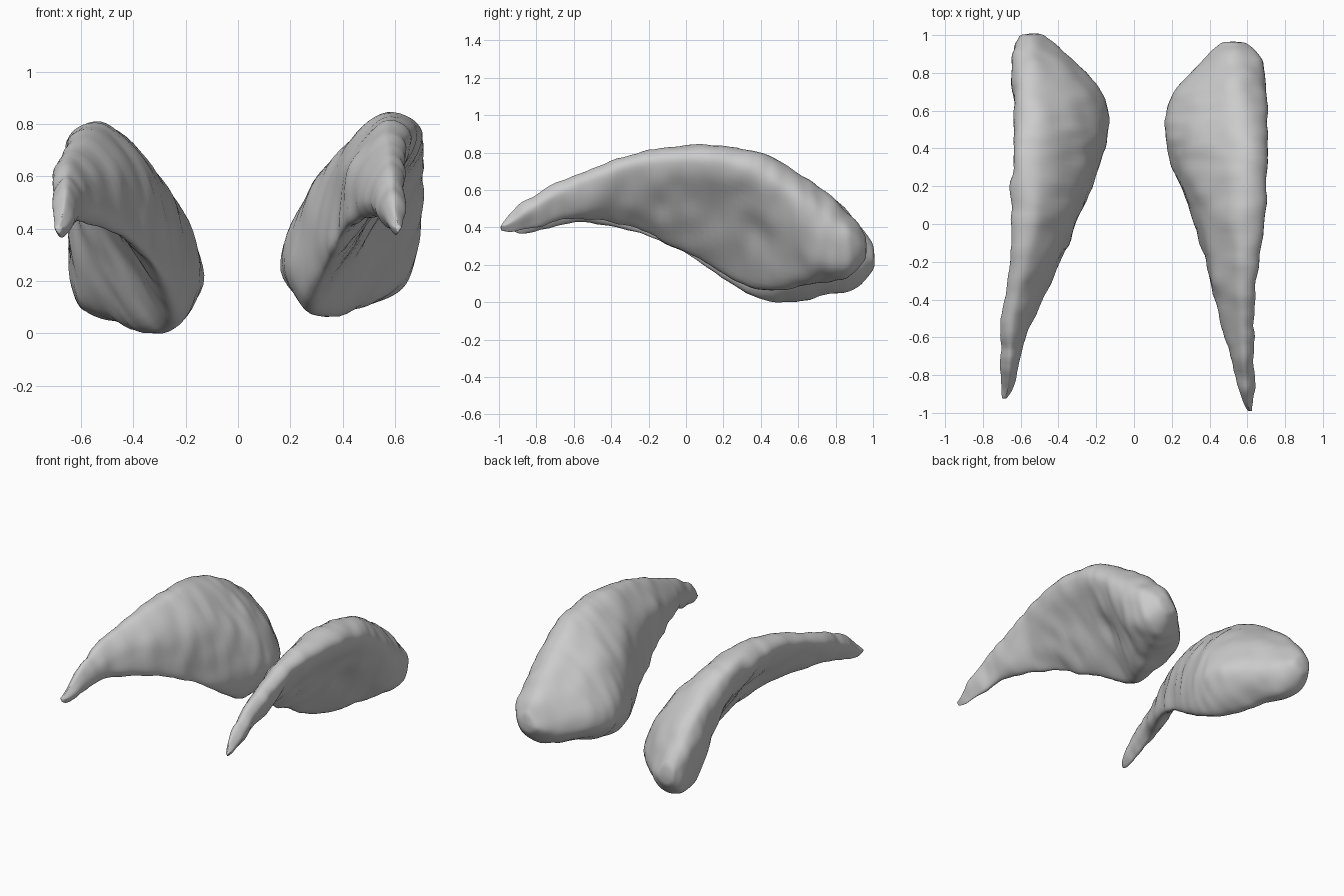
import bpy, bmesh
from mathutils import Vector, noise

if "Cube" in bpy.data.objects:
    bpy.data.objects.remove(bpy.data.objects["Cube"])

# Stations along y: y, then (x, z) of top ridge, outer rim, hollow, bottom edge, inner edge
STATIONS = [
    (-.995, .615, .415, .63, .405, .625, .39, .61, .38, .60, .40),
    (-.94, .60, .475, .638, .43, .625, .39, .60, .368, .572, .41),
    (-.80, .59, .58, .638, .52, .61, .435, .58, .40, .54, .46),
    (-.60, .58, .68, .638, .62, .59, .485, .53, .445, .48, .50),
    (-.30, .56, .785, .65, .73, .56, .54, .44, .41, .40, .45),
    (.00, .55, .835, .695, .76, .55, .51, .37, .275, .325, .34),
    (.30, .55, .815, .71, .72, .51, .41, .30, .10, .20, .26),
    (.50, .55, .75, .71, .62, .56, .31, .38, .065, .165, .24),
    (.70, .55, .625, .70, .48, .63, .21, .43, .10, .215, .24),
    (.87, .54, .47, .67, .38, .635, .19, .49, .135, .36, .24),
    (.96, .54, .35, .59, .31, .58, .26, .53, .23, .47, .27),
]
SUB_Y, SUB_RING = 9, 9


def spline(a, b, c, d, t):
    return 0.5 * (2 * b + (c - a) * t + (2 * a - 5 * b + 4 * c - d) * t * t
                  + (3 * b - a - 3 * c + d) * t ** 3)


def ramp(t):
    t = min(max(t, 0), 1)
    return t * t * (3 - 2 * t)


def section(row):
    """Closed smooth ring through the station's control points."""
    p = [Vector((row[i], row[0], row[i + 1])) for i in range(1, 11, 2)]
    d = p[0] - p[4]
    p.append((p[0] + p[4]) / 2 + Vector((-d.z, 0, d.x)) * 0.14)   # bulging inner wall
    n = len(p)
    return [spline(p[i - 1], p[i], p[(i + 1) % n], p[(i + 2) % n], k / SUB_RING)
            for i in range(n) for k in range(SUB_RING)]


def left_side(v):
    """Mirror to the left, with its slightly different placement."""
    x = -v.x + 0.05 - 0.12 * ramp((0.1 - v.y) / 0.8)
    x -= 0.02 * ramp(v.y / 0.4) + 0.045 * ramp((v.y - 0.5) / 0.45)
    if v.y > 0.2 and x < -0.6:           # flat outer wall at the back
        x = -0.6 + (x + 0.6) * 0.5
    drop = 0.035 * ramp((v.y + 0.95) / 0.6)
    drop += 0.04 * max(0, 1 - v.z / 0.4) * ramp((v.y + 0.2) / 0.5)
    return Vector((x, v.y * 0.985 + 0.055, v.z - drop))


def rough(v, seed):
    """Gentle scanned-surface waviness, with finer ripples along the length."""
    a = noise.noise(v * 7 + Vector((seed, 0, 0)))
    b = noise.noise(Vector((v.x * 6, v.y * 16, v.z * 6 + seed)))
    return 0.010 * a + 0.008 * b


def build(name, place, seed):
    rings = [section(r) for r in STATIONS]
    last = len(rings) - 1
    loft = []
    for i in range(last):
        q = [rings[max(0, min(last, i + o))] for o in (-1, 0, 1, 2)]
        for k in range(SUB_Y):
            loft.append([spline(*c, k / SUB_Y) for c in zip(*q)])
    loft.append(rings[-1])

    bm = bmesh.new()
    rows = [[bm.verts.new(place(v)) for v in r] for r in loft]
    n = len(rows[0])
    for a, b in zip(rows, rows[1:]):
        for j in range(n):
            bm.faces.new((a[j], a[(j + 1) % n], b[(j + 1) % n], b[j]))
    # Rounded ends
    for r, dy in ((rows[0], -0.008), (rows[-1], 0.008)):
        mid = sum((v.co for v in r), Vector()) / n
        tip = bm.verts.new(mid + Vector((0, dy, 0)))
        for j in range(n):
            bm.faces.new((r[j], r[(j + 1) % n], tip))
    bmesh.ops.recalc_face_normals(bm, faces=bm.faces)
    for _ in range(2):
        bmesh.ops.smooth_vert(bm, verts=bm.verts, factor=0.5,
                              use_axis_x=True, use_axis_y=True, use_axis_z=True)
    bm.normal_update()
    moves = [(v, v.normal * rough(v.co, seed)) for v in bm.verts]
    for v, m in moves:
        v.co += m
    for f in bm.faces:
        f.smooth = True
    me = bpy.data.meshes.new(name)
    bm.to_mesh(me)
    bm.free()
    ob = bpy.data.objects.new(name, me)
    bpy.context.collection.objects.link(ob)
    return ob


# Two curved, hollowed lobes
build("right_lobe", lambda v: v, 3.1)
build("left_lobe", left_side, 8.7)
